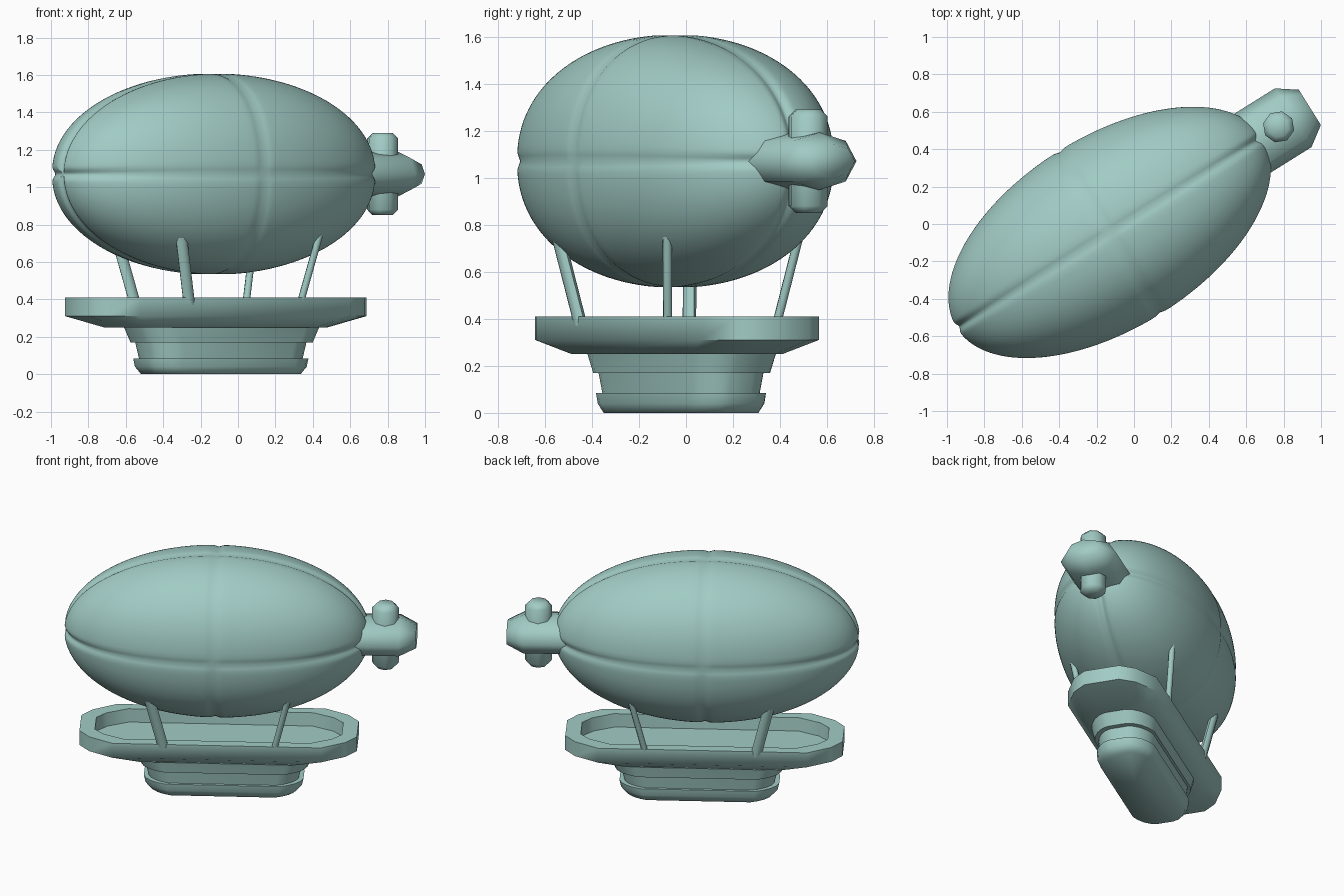
import bpy, bmesh, math
from mathutils import Matrix, Vector

if "Cube" in bpy.data.objects:
    bpy.data.objects.remove(bpy.data.objects["Cube"])

# Everything is built along a local x axis, then turned into place
PLACE = Matrix.Translation((-0.13, -0.045, 0)) @ Matrix.Rotation(math.radians(32), 4, 'Z')
TEAL = bpy.data.materials.new("teal")
TEAL.diffuse_color = (0.36, 0.60, 0.56, 1)
TEAL.use_nodes = True
TEAL.node_tree.nodes["Principled BSDF"].inputs["Base Color"].default_value = TEAL.diffuse_color


def finish(name, bm, angle=35):
    bmesh.ops.recalc_face_normals(bm, faces=bm.faces)
    bm.transform(PLACE)
    me = bpy.data.meshes.new(name)
    bm.to_mesh(me)
    bm.free()
    me.materials.append(TEAL)
    ob = bpy.data.objects.new(name, me)
    bpy.context.collection.objects.link(ob)
    bpy.ops.object.select_all(action='DESELECT')
    ob.select_set(True)
    bpy.context.view_layer.objects.active = ob
    bpy.ops.object.shade_smooth_by_angle(angle=math.radians(angle))
    return ob


def loft(name, rings, angle=35):
    """Skin a list of equal-length point rings and cap both ends."""
    bm = bmesh.new()
    loops = [[bm.verts.new(p) for p in r] for r in rings]
    n = len(loops[0])
    for a, b in zip(loops, loops[1:]):
        for i in range(n):
            j = (i + 1) % n
            bm.faces.new((a[i], a[j], b[j], b[i]))
    bm.faces.new(loops[0][::-1])
    bm.faces.new(loops[-1])
    return finish(name, bm, angle)


def outline(quarter):
    """Mirror a quarter outline into a full closed plan."""
    top = quarter + [(-x, y) for x, y in reversed(quarter)]
    return top + [(x, -y) for x, y in reversed(top)]


def tiers(name, plan, cx, levels, angle=60):
    loft(name, [[(cx + x * sx, y * sy, z) for x, y in plan] for sx, sy, z in levels], angle)


# Envelope: slightly squared ellipsoid with shallow seams on its three middle planes
bm = bmesh.new()
bmesh.ops.create_uvsphere(bm, u_segments=128, v_segments=96, radius=1)
bm.transform(Matrix.Rotation(math.pi / 2, 4, 'Y'))
P = 2.2
for v in bm.verts:
    x, y, z = v.co
    r = math.hypot(y, z)
    puff = r / (abs(y) ** P + abs(z) ** P) ** (1 / P) if r > 1e-6 else 1
    p = Vector((x * 0.967, y * puff * 0.515, z * puff * 0.538))
    d = min(abs(c) for c in p)
    p *= 1 - 0.02 * math.exp(-(d / 0.022) ** 2)
    v.co = p + Vector((0, 0, 1.07))
finish("envelope", bm, 80)

# Tail body: flattened octagonal tube with a tapered end
oct_pts = [(math.cos(i * math.pi / 4), math.sin(i * math.pi / 4)) for i in range(8)]
loft("tail_body", [[(s, a * 0.185 * k, 1.07 + b * 0.122 * k) for a, b in oct_pts]
                   for s, k in ((0.8, 1), (1.157, 1), (1.262, 0.6))], 80)

# Tail fin post: upright octagonal post with chamfered ends
loft("tail_post", [[(1.065 + a * r, b * r, z) for a, b in oct_pts]
                   for r, z in ((0.055, 0.85), (0.085, 0.88), (0.085, 1.26), (0.055, 1.29))], 60)

# Gondola tray with raised rim and sunken deck
tray = outline([(0.877, 0.115), (0.81, 0.205), (0.66, 0.295)])
tiers("gondola_tray", tray, 0.013, [
    (0.74, 0.75, 0.25), (1, 1, 0.31), (1, 1, 0.41),
    (0.89, 0.77, 0.41), (0.88, 0.75, 0.32)])

# Stepped keel under the tray
keel = outline([(0.505, 0.06), (0.49, 0.10), (0.455, 0.14), (0.41, 0.17), (0.36, 0.19)])
tiers("keel_top", keel, 0.05, [(1.04, 1.04, 0.17), (1.12, 1.1, 0.255)])
tiers("keel_middle", keel, 0.045, [(0.93, 0.9, 0.07), (0.985, 0.96, 0.18)])
tiers("keel_base", keel, 0.045, [(0.91, 0.91, 0.0), (0.98, 0.98, 0.04), (1, 1, 0.085)], 85)

# Four splayed struts between rim and envelope, thicker at the nose end
for end, label, ru, rt in ((-1, "nose", 0.035, 0.026), (1, "tail", 0.02, 0.02)):
    for side, hand in ((-1, "front"), (1, "back")):
        loft(f"{hand}_{label}_strut",
             [[(0.025 + end * s + a * ru, side * t + b * rt, z) for a, b in oct_pts]
              for s, t, z in ((0.348, 0.272, 0.37), (0.445, 0.335, 0.78))], 50)
